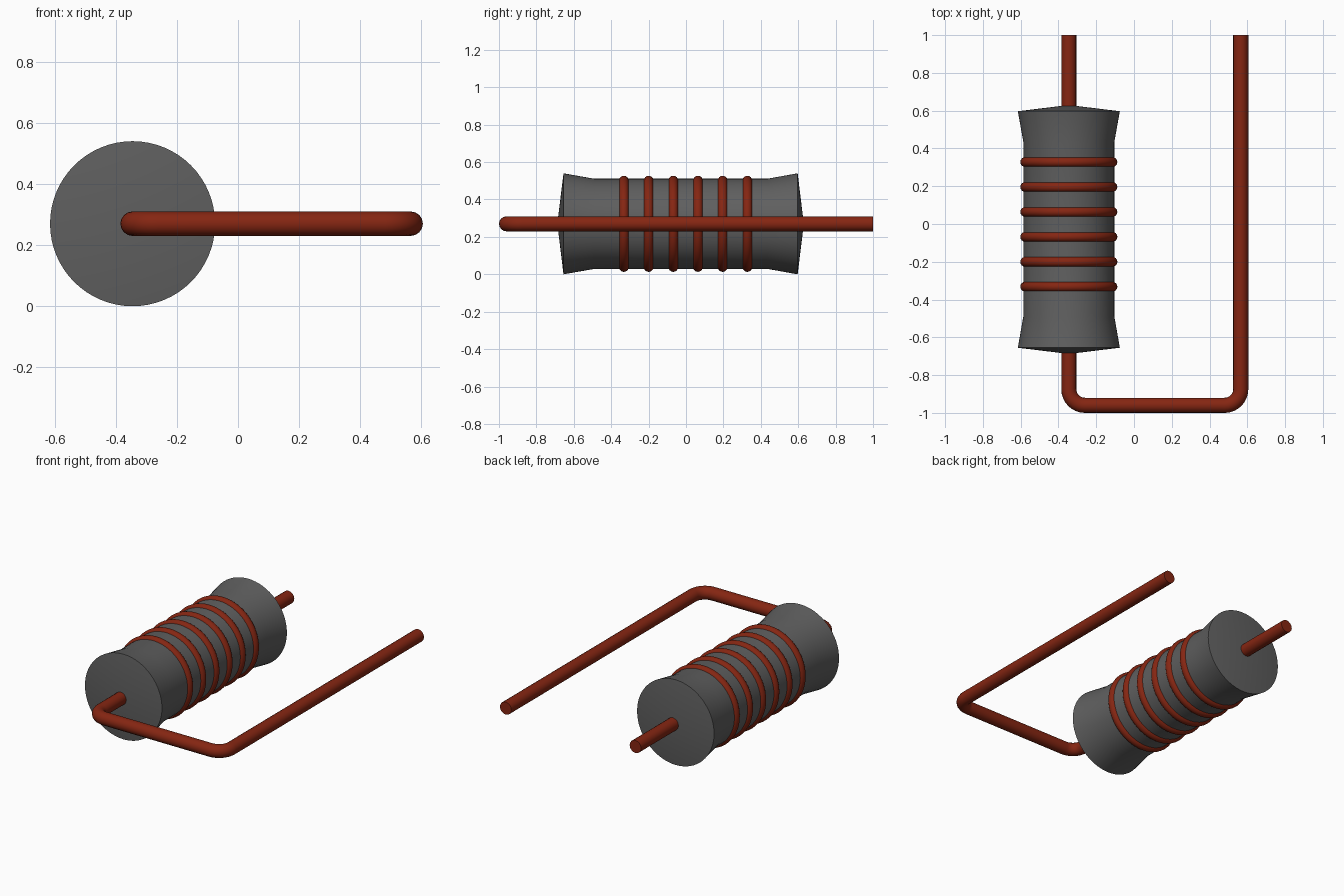
import bpy
import bmesh
import math
from mathutils import Vector, Matrix

cube = bpy.data.objects.get("Cube")
if cube:
    bpy.data.objects.remove(cube, do_unlink=True)

AXIS_X, AXIS_Z = -0.345, 0.27   # long axis of the body runs along y
WIRE_R = 0.04


def make_material(name, rgb):
    mat = bpy.data.materials.new(name)
    mat.use_nodes = True
    mat.diffuse_color = (*rgb, 1)
    bsdf = mat.node_tree.nodes["Principled BSDF"]
    bsdf.inputs["Base Color"].default_value = (*rgb, 1)
    bsdf.inputs["Roughness"].default_value = 0.6
    return mat


def smooth(obj):
    bpy.ops.object.select_all(action="DESELECT")
    obj.select_set(True)
    bpy.context.view_layer.objects.active = obj
    bpy.ops.object.shade_smooth_by_angle(angle=math.radians(35))


def lathe(name, profile, mat, closed=False, steps=64):
    """Revolve (y, radius) points around the body axis."""
    bm = bmesh.new()
    verts = [bm.verts.new((r, y, 0)) for y, r in profile]
    edges = [bm.edges.new(p) for p in zip(verts, verts[1:])]
    if closed:
        edges.append(bm.edges.new((verts[-1], verts[0])))
    bmesh.ops.spin(bm, geom=verts + edges, cent=(0, 0, 0), axis=(0, 1, 0),
                   angle=math.tau, steps=steps, use_duplicate=False)
    bmesh.ops.remove_doubles(bm, verts=bm.verts, dist=1e-5)
    bmesh.ops.recalc_face_normals(bm, faces=bm.faces)
    mesh = bpy.data.meshes.new(name)
    bm.to_mesh(mesh)
    bm.free()
    mesh.materials.append(mat)
    obj = bpy.data.objects.new(name, mesh)
    obj.location = (AXIS_X, 0, AXIS_Z)
    bpy.context.collection.objects.link(obj)
    smooth(obj)
    return obj


grey = make_material("dark grey", (0.115, 0.115, 0.115))
copper = make_material("copper red", (0.235, 0.019, 0.006))

# Flared body with shallow conical ends
lathe("body", [(-0.688, 0), (-0.655, 0.27), (-0.49, 0.241),
               (0.435, 0.241), (0.597, 0.27), (0.63, 0)], grey)

# Six rings around the body
RING_R, RING_TUBE = 0.231, 0.026
for i in range(6):
    y = -0.332 + i * 0.132
    section = [(y + RING_TUBE * math.sin(a), RING_R + RING_TUBE * math.cos(a))
               for a in (math.tau * k / 16 for k in range(16))]
    lathe(f"ring_{i + 1}", section, copper, closed=True)

# Bent wire: through the body, across the front and back along the left side
RIGHT, LEFT, FRONT, BACK, BEND = AXIS_X, 0.565, -0.96, 1.0, 0.085
path = [(RIGHT, BACK)]
for cx, start in ((RIGHT + BEND, math.pi), (LEFT - BEND, 1.5 * math.pi)):
    for k in range(9):
        a = start + math.pi / 2 * k / 8
        path.append((cx + BEND * math.cos(a), FRONT + BEND + BEND * math.sin(a)))
path.append((LEFT, BACK))

curve = bpy.data.curves.new("wire_path", "CURVE")
curve.dimensions = "3D"
curve.bevel_depth = WIRE_R
curve.bevel_resolution = 6
curve.use_fill_caps = True
spline = curve.splines.new("POLY")
spline.points.add(len(path) - 1)
for point, (x, y) in zip(spline.points, path):
    point.co = (x, y, AXIS_Z, 1)
curve.materials.append(copper)
wire = bpy.data.objects.new("wire", curve)
bpy.context.collection.objects.link(wire)
bpy.ops.object.select_all(action="DESELECT")
wire.select_set(True)
bpy.context.view_layer.objects.active = wire
bpy.ops.object.convert(target="MESH")
smooth(bpy.context.view_layer.objects.active)
